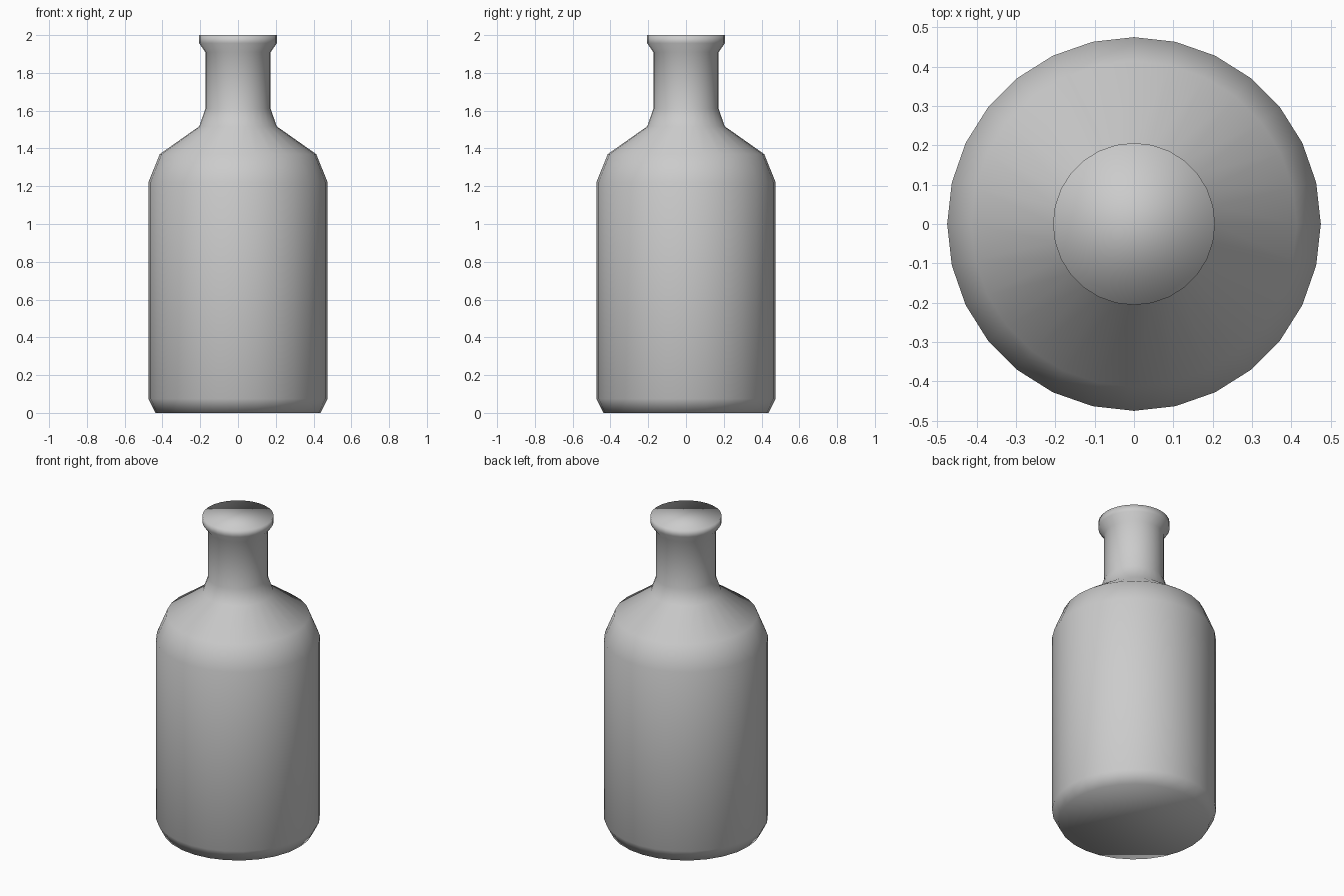
import bpy, bmesh, math

if "Cube" in bpy.data.objects:
    bpy.data.objects.remove(bpy.data.objects["Cube"])

SIDES = 28
# (radius, height) from base to lip
PROFILE = [(0.437, 0.0), (0.475, 0.075), (0.475, 1.22), (0.414, 1.37),
           (0.205, 1.517), (0.173, 1.61), (0.173, 1.91), (0.206, 1.957), (0.206, 2.0)]

# Lathe the bottle profile, closed at base and lip
bm = bmesh.new()
rings = []
for r, z in PROFILE:
    rings.append([bm.verts.new((r * math.cos(2 * math.pi * i / SIDES),
                                r * math.sin(2 * math.pi * i / SIDES), z))
                  for i in range(SIDES)])
for a, b in zip(rings, rings[1:]):
    for i in range(SIDES):
        j = (i + 1) % SIDES
        bm.faces.new((a[i], a[j], b[j], b[i]))
bm.faces.new(rings[0][::-1])
bm.faces.new(rings[-1])
for f in bm.faces:
    f.smooth = True

mesh = bpy.data.meshes.new("bottle")
bm.to_mesh(mesh)
bm.free()

# Plain grey material
grey = bpy.data.materials.new("light grey")
grey.diffuse_color = (0.6, 0.6, 0.6, 1.0)
grey.use_nodes = True
grey.node_tree.nodes["Principled BSDF"].inputs["Base Color"].default_value = grey.diffuse_color
mesh.materials.append(grey)

bottle = bpy.data.objects.new("bottle", mesh)
bpy.context.collection.objects.link(bottle)
